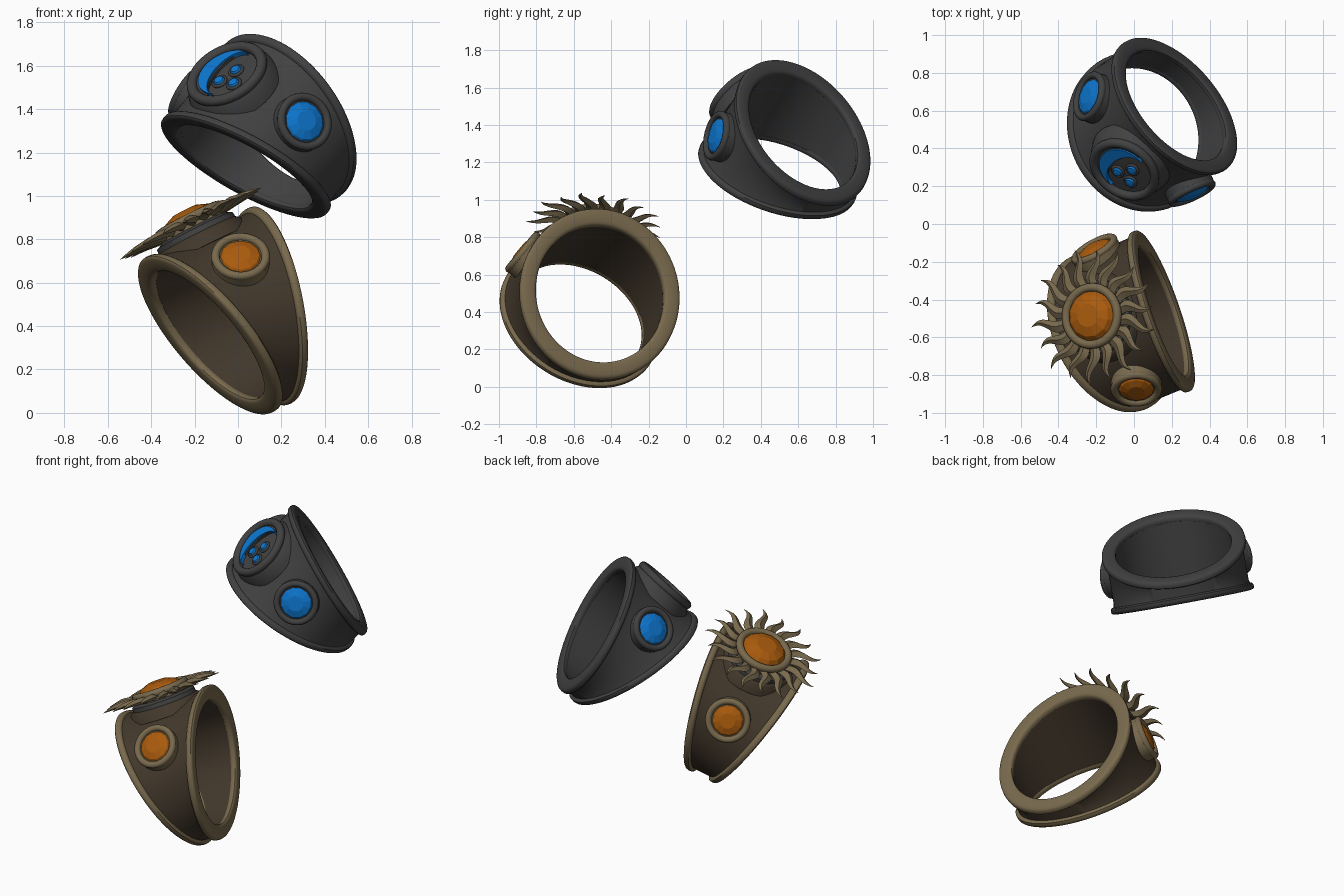
import bpy, bmesh
from math import sin, cos, tan, pi, radians, copysign
from mathutils import Vector, Matrix

if "Cube" in bpy.data.objects:
    bpy.data.objects.remove(bpy.data.objects["Cube"])


def material(name, color):
    m = bpy.data.materials.new(name)
    m.use_nodes = True
    m.diffuse_color = (*color, 1)
    m.node_tree.nodes["Principled BSDF"].inputs["Base Color"].default_value = (*color, 1)
    return m


STEEL = material("dark steel", (.053, .053, .054))
BROWN = material("dark bronze", (.056, .04, .025))
TAN = material("pale bronze", (.19, .143, .075))
ORANGE = material("orange gem", (.4, .105, .004))
BLUE = material("blue gem", (.004, .18, .62))


def loft(name, rows, mat, place, wrap=False, smooth=True):
    """Skin closed cross-sections; wrap joins the last one to the first."""
    bm = bmesh.new()
    rings = [[bm.verts.new(p) for p in row] for row in rows]
    n = len(rings[0])
    pairs = list(zip(rings, rings[1:])) + ([(rings[-1], rings[0])] if wrap else [])
    for a, b in pairs:
        for i in range(n):
            j = (i + 1) % n
            bm.faces.new((a[i], a[j], b[j], b[i]))
    if not wrap:
        bm.faces.new(rings[0])
        bm.faces.new(rings[-1])
    bmesh.ops.recalc_face_normals(bm, faces=bm.faces)
    mesh = bpy.data.meshes.new(name)
    bm.to_mesh(mesh)
    bm.free()
    mesh.materials.append(mat)
    ob = bpy.data.objects.new(name, mesh)
    bpy.context.collection.objects.link(ob)
    ob.matrix_world = place
    if smooth:
        bpy.ops.object.select_all(action='DESELECT')
        ob.select_set(True)
        bpy.context.view_layer.objects.active = ob
        bpy.ops.object.shade_smooth_by_angle(angle=radians(40))


def lathe(name, profile, mat, place, seg=40, smooth=True, wrap=False):
    rows = [[(r * cos(2 * pi * i / seg), r * sin(2 * pi * i / seg), z)
             for i in range(seg)] for r, z in profile]
    loft(name, rows, mat, place, wrap=wrap, smooth=smooth)


def torus(name, radius, tube, z, mat, place):
    profile = [(radius + tube * cos(a * pi / 6), z + tube * sin(a * pi / 6)) for a in range(12)]
    lathe(name, profile, mat, place, wrap=True)


def gem(name, r, height, mat, place):
    """Round cut stone with flat facets and a small table."""
    lathe(name, [(r, -.02), (r, 0), (r * .82, height * .6), (r * .45, height)],
          mat, place, seg=12, smooth=False)


# Band that is wide under the crest and narrow at the back
SLOPE = tan(radians(14))
SEG = 96


def half_width(r, phi):
    return .16 + SLOPE * r * cos(phi)


def soft_square(v):
    return copysign(abs(v) ** .6, v)


def band(prefix, place, body_mat, rim_mat):
    rows = []
    for i in range(SEG):
        phi = 2 * pi * i / SEG
        row = []
        for r, side in ((.364, -1), (.364, 1), (.436, 1), (.424, .75), (.424, -.75), (.436, -1)):
            row.append((r * sin(phi), side * half_width(r, phi), r * cos(phi)))
        rows.append(row)
    loft(prefix + "_band", rows, body_mat, place, wrap=True)
    # Flattened rims along both edges
    for side, label in ((-1, "lower"), (1, "upper")):
        rows = []
        for i in range(SEG):
            phi = 2 * pi * i / SEG
            row = []
            for k in range(16):
                a = 2 * pi * k / 16
                r = .405 + .044 * soft_square(cos(a))
                y = side * half_width(r, phi) + .024 * soft_square(sin(a))
                row.append((r * sin(phi), y, r * cos(phi)))
            rows.append(row)
        loft(f"{prefix}_{label}_rim", rows, rim_mat, place, wrap=True)


def side_stones(prefix, place, rim_mat, gem_mat, r):
    for side, label in ((1, "front"), (-1, "back")):
        spot = place @ Matrix.Rotation(side * radians(59), 4, 'Y') @ Matrix.Translation((0, 0, .45))
        lathe(f"{prefix}_{label}_socket", [(r + .03, -.06), (r + .028, .005), (r, .012)], rim_mat, spot)
        torus(f"{prefix}_{label}_bezel", r + .012, .02, .01, rim_mat, spot)
        gem(f"{prefix}_{label}_gem", r, .035, gem_mat, spot)


def ring_frame(centre, crest, across, scale):
    """Local z points to the crest, local x across it, local y along the bore."""
    n = Vector(crest).normalized()
    t = Vector(across)
    t = (t - n * t.dot(n)).normalized()
    basis = Matrix((t, n.cross(t), n)).transposed().to_4x4()
    return Matrix.Translation(centre) @ basis @ Matrix.Scale(scale, 4)


# Sun ring
sun = ring_frame((.008, -.518, .428), (-.45, .06, .89), (.28, -.94, .21), 1)
band("sun", sun, BROWN, TAN)
side_stones("sun", sun, TAN, ORANGE, .104)
crest = sun @ Matrix.Translation((0, 0, .495))
lathe("sun_pad_base", [(.24, -.13), (.215, -.07), (.2, -.06)], BROWN, crest)
lathe("sun_pad", [(.2, -.08), (.195, -.035), (.16, -.02)], STEEL, crest)
lathe("sun_seat", [(.165, -.04), (.165, .01), (.13, .015)], TAN, crest)
torus("sun_bezel", .152, .023, .02, TAN, crest)
gem("sun_gem", .138, .05, ORANGE, crest @ Matrix.Translation((0, 0, .02)))

# Wavy flames around the sun
RAYS = 18
for k in range(RAYS):
    length = .22 if k % 2 else .2
    rows = []
    for i in range(13):
        s = i / 12
        w = .034 * (1 - s) ** .7 * (.72 + .5 * sin(pi * s)) + .001
        x = .15 + length * s
        y = .02 * sin(2 * pi * s * .95)
        z = .01 * sin(pi * s) + .006 * s - .006
        rows.append([(x, y - w, z), (x, y, z + w * .7), (x, y + w, z), (x, y, z - w * .6)])
    loft(f"sun_ray_{k + 1}", rows, TAN, crest @ Matrix.Rotation(2 * pi * k / RAYS, 4, 'Z'))

# Moon ring
moon = ring_frame((.125, .556, 1.25), (-.395, -.6, .7), (.71, -.684, -.165), .96)
band("moon", moon, STEEL, STEEL)
side_stones("moon", moon, STEEL, BLUE, .11)
face = moon @ Matrix.Translation((0, 0, .456))
lathe("moon_pad", [(.235, -.09), (.22, -.035), (.2, -.005), (.15, 0)], STEEL, face)
torus("moon_bezel", .182, .026, .01, STEEL, face)


def crescent(name, outer, depth, top, mat):
    """Crescent whose horns point across the medallion."""
    rows = []
    x0, y0 = outer * cos(radians(80)), outer * sin(radians(80))
    for i in range(25):
        a = radians(80 + 200 * i / 24)
        u = pi * (i / 24 - .5)
        o = (outer * cos(a), outer * sin(a))
        q = (x0 - depth * cos(u) - .002, -y0 * sin(u))
        rows.append([(*o, -.01), (*o, top), (*q, top), (*q, -.01)])
    loft(name, rows, mat, face)


crescent("moon_crescent_lip", .16, .09, .014, STEEL)
crescent("moon_crescent", .146, .097, .024, BLUE)

# Three small stones beside the crescent
for k, (x, y) in enumerate(((-.012, -.05), (.03, .036), (.078, -.042))):
    spot = face @ Matrix.Translation((x, y, 0))
    torus(f"small_bezel_{k + 1}", .032, .008, .004, STEEL, spot)
    lathe(f"small_gem_{k + 1}", [(.029, -.01), (.029, .01), (.022, .02), (.008, .023)], BLUE, spot, seg=16)
